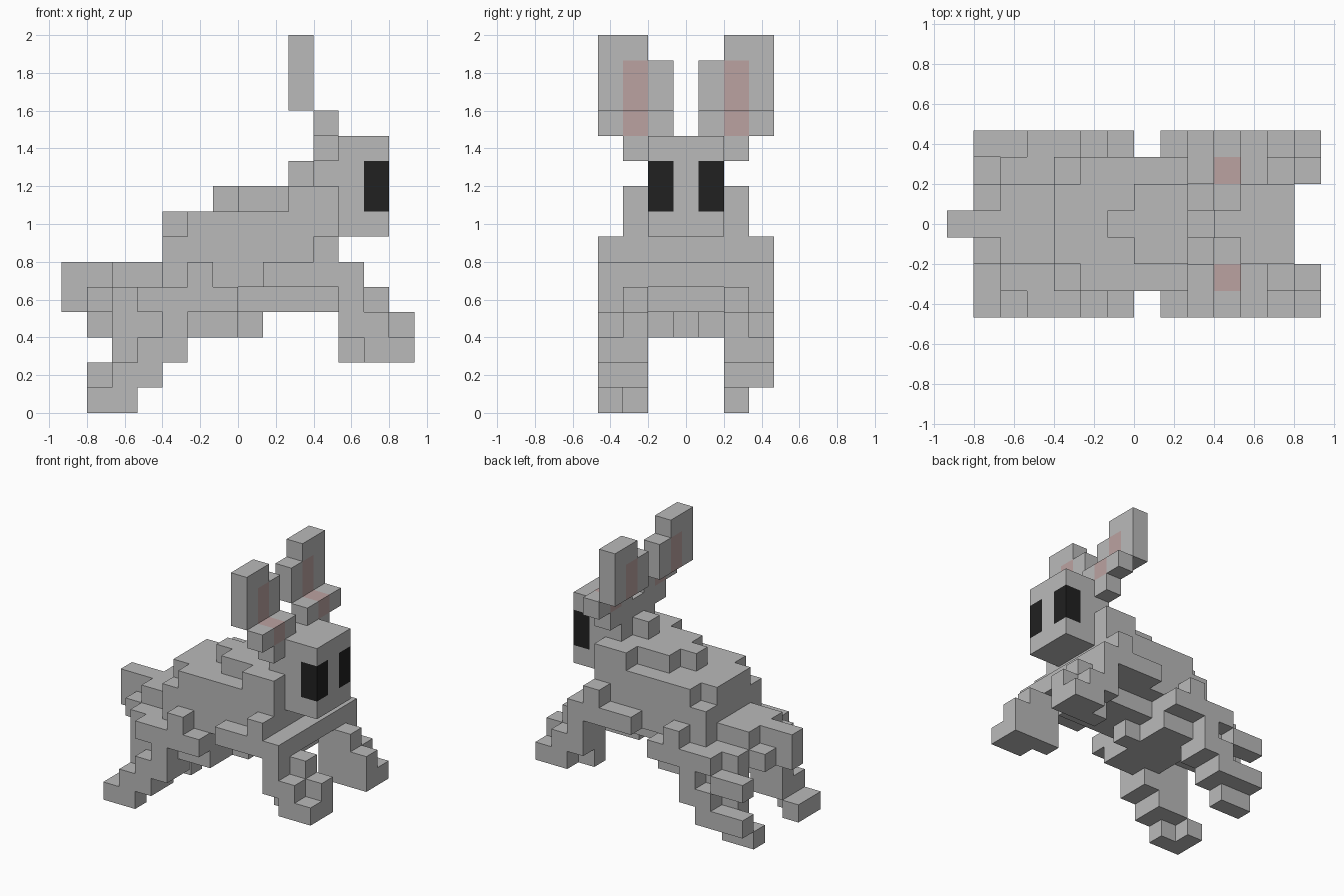
import bpy
import bmesh
from mathutils import Vector

cube = bpy.data.objects.get("Cube")
if cube:
    bpy.data.objects.remove(cube, do_unlink=True)

U = 2 / 15                       # edge of one block
ORIGIN = Vector((-7 * U, -3.5 * U, 0))


def material(name, rgb):
    m = bpy.data.materials.new(name)
    m.use_nodes = True
    m.diffuse_color = (*rgb, 1)
    bsdf = m.node_tree.nodes["Principled BSDF"]
    bsdf.inputs["Base Color"].default_value = (*rgb, 1)
    bsdf.inputs["Roughness"].default_value = 0.9
    return m


MATS = [material("grey fur", (0.49, 0.49, 0.49)),
        material("inner ear pink", (0.50, 0.365, 0.355)),
        material("eye black", (0.015, 0.015, 0.015))]

parts = {}                       # part name -> {block: material index}


def box(part, x, y, z, mat=0):
    """Fill inclusive block ranges; each range is a number or a pair."""
    rng = [range(r, r + 1) if isinstance(r, int) else range(r[0], r[1] + 1)
           for r in (x, y, z)]
    cells = parts.setdefault(part, {})
    for i in rng[0]:
        for j in rng[1]:
            for k in rng[2]:
                cells[(i, j, k)] = mat


def flip(j, left):
    """Mirror a y range to the other flank."""
    if not left:
        return j
    return 6 - j if isinstance(j, int) else (6 - j[1], 6 - j[0])


# Torso, back ridge and belly
box("body", (4, 10), (1, 5), (5, 6))
box("body", (5, 10), (1, 5), 7)
box("body", 4, (2, 4), 7)
box("body", (9, 10), (1, 5), 8)
box("body", (7, 8), (2, 4), 8)
box("body", 6, 3, 8)
box("belly", (4, 10), (2, 4), 4)
box("belly", (4, 6), (2, 4), 3)
box("belly", 7, 3, 3)
box("chest", 11, (0, 6), 5)

# Rump and tail
box("rump", (2, 3), (2, 4), (4, 5))
box("rump", 1, (2, 4), 4)
box("tail", (0, 1), 3, (4, 5))

# Head, neck and eyes
box("head", (10, 12), (2, 4), (9, 10))
box("head", (11, 12), (2, 4), (7, 8))
box("neck", 9, 3, 9)
for j in (2, 4):
    box("head", 12, j, (8, 9), 2)

for left in (False, True):
    side = "far_" if left else "near_"

    def add(part, x, y, z, mat=0):
        box(side + part, x, flip(y, left), z, mat)

    # Ear: stalk, folded base, tall blade, pink lining
    add("ear", 10, 1, 10)
    add("ear", 10, (0, 2), 11)
    add("ear", 9, (0, 1), (12, 14))
    add("ear", 9, 2, (12, 13))
    add("ear", 10, 1, 11, 1)
    add("ear", 9, 1, (12, 13), 1)

    # Front leg: shoulder, inner staircase, outer diagonal
    add("front_leg", (8, 10), 0, 5)
    add("front_leg", 10, 0, 6)
    add("front_leg", 11, 1, (2, 4))
    add("front_leg", 12, 1, (2, 4))
    add("front_leg", 13, 1, (2, 3))
    add("front_leg", 11, 0, (3, 4))
    add("front_leg", 12, 0, (2, 3))
    add("front_leg", 13, 0, 2)

    # Hind leg: thigh, inner layer, outer diagonal
    add("hind_leg", (3, 6), 0, 4)
    add("hind_leg", 5, 0, 5)
    add("hind_leg", (2, 6), 1, (3, 4))
    add("hind_leg", (2, 4), 1, 2)
    add("hind_leg", (2, 3), 1, 1)
    add("hind_leg", 4, 0, 3)
    add("hind_leg", (3, 4), 0, 2)
    add("hind_leg", (2, 3), 0, 1)

# Feet differ from side to side
box("near_hind_foot", 1, (0, 1), 0)
box("near_hind_foot", 2, 0, 0)
box("far_hind_foot", (1, 2), 5, 0)
box("far_hind_foot", 1, 6, 1)
box("far_hind_foot", 1, 6, 3)
box("far_hind_foot", 2, 6, 3)

# Turn the blocks into meshes that keep only the outer faces
filled = {c for cells in parts.values() for c in cells}

for name, cells in parts.items():
    bm = bmesh.new()
    for cell, mat in cells.items():
        for axis in range(3):
            for sign in (0, 1):
                near = list(cell)
                near[axis] += 1 if sign else -1
                if tuple(near) in filled:
                    continue
                a, b = (axis + 1) % 3, (axis + 2) % 3
                ring = [(0, 0), (1, 0), (1, 1), (0, 1)]
                if not sign:
                    ring.reverse()
                verts = []
                for da, db in ring:
                    p = Vector(cell)
                    p[axis] += sign
                    p[a] += da
                    p[b] += db
                    verts.append(bm.verts.new(ORIGIN + p * U))
                bm.faces.new(verts).material_index = mat
    bmesh.ops.remove_doubles(bm, verts=bm.verts[:], dist=0.001)
    bmesh.ops.dissolve_limit(bm, angle_limit=0.02, verts=bm.verts[:],
                             edges=bm.edges[:], delimit={'MATERIAL'})
    mesh = bpy.data.meshes.new(name)
    bm.to_mesh(mesh)
    bm.free()
    for m in MATS:
        mesh.materials.append(m)
    bpy.context.scene.collection.objects.link(bpy.data.objects.new(name, mesh))
